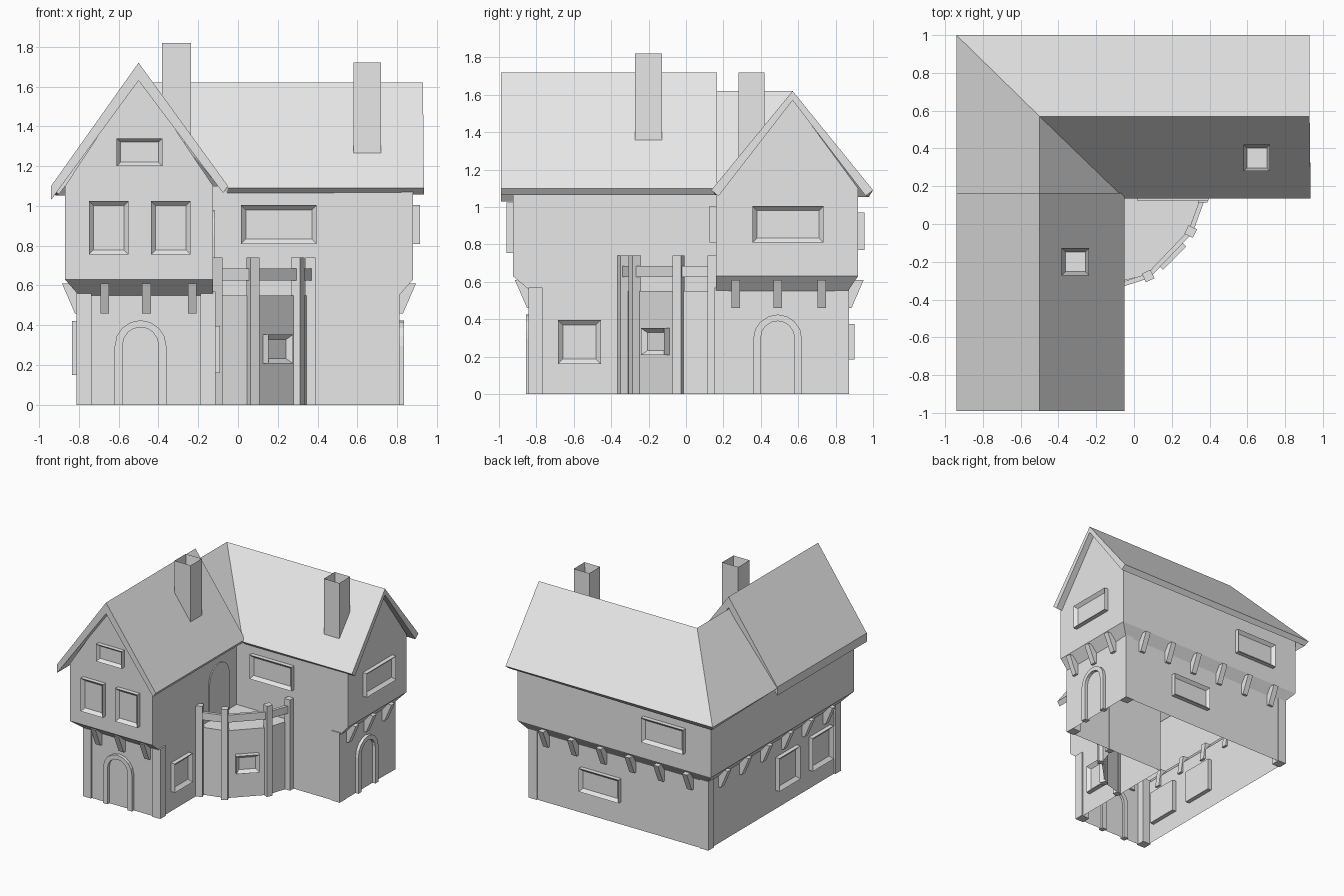
import bpy, bmesh
from math import radians, sin, cos, pi, atan2, hypot
from mathutils import Matrix

old = bpy.data.objects.get("Cube")
if old:
    bpy.data.objects.remove(old, do_unlink=True)

# One plain stone grey for everything
grey = bpy.data.materials.new("stone_grey")
grey.use_nodes = True
grey.diffuse_color = (0.8, 0.8, 0.8, 1)
grey.node_tree.nodes["Principled BSDF"].inputs["Base Color"].default_value = (0.8, 0.8, 0.8, 1)


def place(x=0, y=0, angle=0, z=0):
    """Local -y points out of the wall: 0 front, 90 left, 180 back, 270 right."""
    return Matrix.Translation((x, y, z)) @ Matrix.Rotation(radians(angle), 4, "Z")


def finish(name, bm, matrix=Matrix(), fix_normals=True):
    if fix_normals:
        bmesh.ops.recalc_face_normals(bm, faces=bm.faces[:])
    bm.transform(matrix)
    mesh = bpy.data.meshes.new(name)
    bm.to_mesh(mesh)
    bm.free()
    mesh.materials.append(grey)
    obj = bpy.data.objects.new(name, mesh)
    bpy.context.collection.objects.link(obj)
    return obj


def prism(name, points, y0, y1, matrix=Matrix()):
    """Extrude an x-z outline along y."""
    bm = bmesh.new()
    face = bm.faces.new([bm.verts.new((x, y0, z)) for x, z in points])
    new = bmesh.ops.extrude_face_region(bm, geom=[face])["geom"]
    moved = [v for v in new if isinstance(v, bmesh.types.BMVert)]
    bmesh.ops.translate(bm, verts=moved, vec=(0, y1 - y0, 0))
    return finish(name, bm, matrix)


def box(name, size, matrix, inset=0, sink=0, axis=1):
    """Box whose front (axis 1) or top (axis 2) can be inset and sunk."""
    bm = bmesh.new()
    bmesh.ops.create_cube(bm, size=1)
    bmesh.ops.scale(bm, vec=size, verts=bm.verts[:])
    if inset:
        key = (lambda f: -f.calc_center_median().y) if axis == 1 else (lambda f: f.calc_center_median().z)
        bm.normal_update()
        bmesh.ops.inset_individual(bm, faces=[max(bm.faces, key=key)], thickness=inset, depth=0)
        bm.normal_update()
        face = max(bm.faces, key=lambda f: (round(key(f), 4), -max(abs(c) for v in f.verts for c in (v.co.x, v.co.z if axis == 1 else v.co.y))))
        step = (0, sink, 0) if axis == 1 else (0, 0, -sink)
        bmesh.ops.translate(bm, verts=face.verts[:], vec=step)
    return finish(name, bm, matrix)


def shell(name, levels, gables=(), cap=False):
    """Loft a footprint through heights; open underneath."""
    bm = bmesh.new()
    rings = [[bm.verts.new((x, y, z)) for x, y in ring] for z, ring in levels]
    n = len(rings[0])
    for low, high in zip(rings, rings[1:]):
        for i in range(n):
            j = (i + 1) % n
            bm.faces.new((low[i], low[j], high[j], high[i]))
    for i, apex in gables:
        bm.faces.new((rings[-1][i], rings[-1][(i + 1) % n], bm.verts.new(apex)))
    if cap:
        bm.faces.new(rings[-1])
    return finish(name, bm, fix_normals=False)


def arch(radius, spring, base=0, steps=8):
    curve = [(radius * cos(pi * i / steps), spring + radius * sin(pi * i / steps)) for i in range(steps + 1)]
    return [(radius, base)] + curve + [(-radius, base)]


# Walls: narrow ground floor flaring into the upper storey
lower = [(-.8, -.83), (-.125, -.83), (-.125, .16), (.81, .16), (.81, .865), (-.8, .865)]
upper = [(-.87, -.925), (-.125, -.925), (-.125, .16), (.88, .16), (.88, .92), (-.87, .92)]
shell("house_walls", [(0, lower), (.55, lower), (.63, upper), (1.1, upper)],
      gables=[(0, (-.5, -.925, 1.66)), (3, (.88, .57, 1.575))])

# Roof over the front wing
prism("front_wing_roof", [(-.94, 1.1), (-.5, 1.72), (-.05, 1.1), (-.075, 1.065), (-.5, 1.63), (-.94, 1.03)],
      -.99, .165)

# Lower roof over the back wing, hipped round the corner
bm = bmesh.new()
corner, peak, end_peak, end_back, side_eave, side_peak, valley, end_front = [bm.verts.new(p) for p in (
    (-.94, 1, 1.09), (-.5, .57, 1.62), (.93, .57, 1.62), (.93, 1, 1.09),
    (-.94, .14, 1.09), (-.5, .14, 1.62), (-.05, .135, 1.09), (.935, .135, 1.09))]
for face in ((corner, peak, end_peak, end_back), (corner, side_eave, side_peak, peak),
             (peak, valley, end_front, end_peak), (peak, side_peak, valley)):
    bm.faces.new(face)
roof = finish("back_wing_roof", bm, fix_normals=False)
thick = roof.modifiers.new("thickness", "SOLIDIFY")
thick.thickness = .05
thick.offset = -1

# Hollow chimneys
box("front_chimney", (.145, .145, .5), place(-.31, -.2, 0, 1.57), .028, .15, 2)
box("back_chimney", (.14, .14, .47), place(.65, .35, 0, 1.485), .024, .15, 2)

# Framed windows: x, y, angle, height of centre, width, height, frame
windows = {
    "front_window_right": (-.65, -.925, 0, .89, .2, .27, .034),
    "front_window_left": (-.338, -.925, 0, .89, .2, .27, .034),
    "attic_window": (-.495, -.925, 0, 1.27, .23, .14, .028),
    "courtyard_window": (.205, .16, 0, .907, .38, .195, .034),
    "gable_window": (.88, .545, 90, .907, .38, .195, .034),
    "wing_inner_window": (-.125, -.57, 90, .278, .23, .235, .038),
    "back_upper_window": (-.45, .92, 180, .87, .38, .2, .034),
    "back_lower_window": (.16, .865, 180, .28, .36, .19, .034),
    "side_window_back": (-.8, -.15, 270, .285, .27, .27, .038),
    "side_window_front": (-.8, -.58, 270, .285, .27, .27, .038),
    "tower_window": (.19, -.155, 45, .28, .175, .145, .034),
}
for name, (x, y, angle, z, w, h, frame) in windows.items():
    box(name, (w, .07, h), place(x, y, angle, z), frame, .025)

# Arched door frames and the balcony door
for name, matrix in (("front_door_frame", place(-.49, -.83)), ("gable_door_frame", place(.81, .49, 90))):
    prism(name, arch(.13, .295) + arch(.09, .3)[::-1], .02, -.025, matrix)
prism("balcony_door", arch(.13, .85, .55), 0, -.008, place(-.125, -.07, 90))

# Slanted brackets beneath the overhang
rows = [place(x, -.83, -90) for x in (-.67, -.46, -.23)]
rows += [place(.81, y, 0) for y in (.265, .49, .725)]
rows += [place(-.65 + .26 * i, .865, 90) for i in range(6)]
rows += [place(-.8, -.65 + .27 * i, 180) for i in range(6)]
for matrix in rows:
    prism("bracket", [(-.02, .46), (.02, .46), (.085, .61), (0, .61)], -.0225, .0225, matrix)

# Corner posts
for x, y in ((-.775, -.805), (-.15, -.805), (.775, .19), (.775, .835), (-.775, .835)):
    box("corner_post", (.075, .075, .57), place(x, y, 0, .285))

# Corner tower with an open balcony on top
foot = [(-.13, -.32), (.075, -.265), (.295, -.04), (.36, .165), (-.13, .165)]
shell("corner_tower", [(0, foot), (.55, foot)], cap=True)
posts = [(-.11, -.335, 20), (.075, -.275, 25), (.3, -.04, 65), (.365, .14, 0)]
for x, y, angle in posts:
    box("balcony_post", (.05, .05, .74), place(x, y, angle, .37))
for (x0, y0, _), (x1, y1, _) in zip(posts, posts[1:]):
    turn = atan2(y1 - y0, x1 - x0) * 180 / pi
    box("balcony_rail", (hypot(x1 - x0, y1 - y0), .025, .06),
        place((x0 + x1) / 2, (y0 + y1) / 2, turn, .655))
